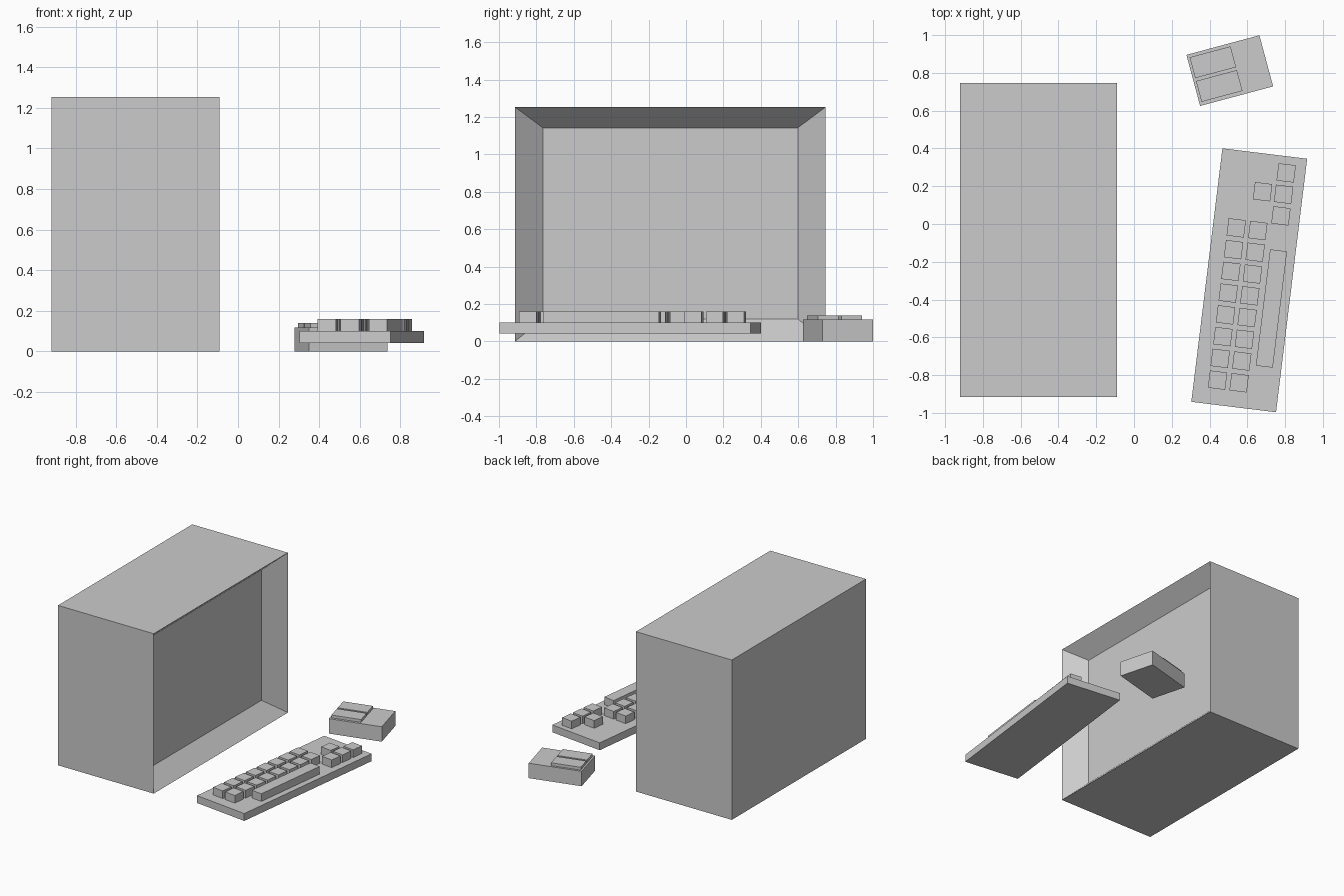
import bpy, bmesh
from math import radians
from mathutils import Matrix, Vector

if "Cube" in bpy.data.objects:
    bpy.data.objects.remove(bpy.data.objects["Cube"])


def make_object(name, bm, frame=Matrix()):
    bmesh.ops.recalc_face_normals(bm, faces=bm.faces)
    mesh = bpy.data.meshes.new(name)
    bm.to_mesh(mesh)
    bm.free()
    ob = bpy.data.objects.new(name, mesh)
    ob.matrix_world = frame
    bpy.context.collection.objects.link(ob)
    return ob


def blocks(name, centres, size, z0, z1, frame=Matrix()):
    """One object holding equal blocks at (u, v) centres in a local frame."""
    bm = bmesh.new()
    for u, v in centres:
        m = Matrix.Translation((u, v, (z0 + z1) / 2)) @ Matrix.Diagonal((*size, z1 - z0, 1))
        bmesh.ops.create_cube(bm, size=1, matrix=m)
    return make_object(name, bm, frame)


def placed(x, y, degrees):
    return Matrix.Translation((x, y, 0)) @ Matrix.Rotation(radians(degrees), 4, 'Z')


# Monitor: box whose +x face is inset to the screen and pushed back
X0, X1, Y0, Y1, H, DEPTH = -0.92, -0.09, -0.915, 0.747, 1.253, 0.125
bm = bmesh.new()
bmesh.ops.create_cube(bm, size=1, matrix=Matrix.Translation(
    ((X0 + X1) / 2, (Y0 + Y1) / 2, H / 2)) @ Matrix.Diagonal((X1 - X0, Y1 - Y0, H, 1)))
bm.normal_update()
front = max(bm.faces, key=lambda f: f.normal.x)
bmesh.ops.inset_individual(bm, faces=[front], thickness=0.1)
mid_y, mid_z = (Y0 + Y1) / 2, H / 2
for v in front.verts:
    v.co = Vector((X1 - DEPTH,
                   -0.765 if v.co.y < mid_y else 0.598,
                   0.12 if v.co.z < mid_z else 1.142))
make_object("monitor", bm)

# Keyboard: slab with two key columns, a long bar and an arrow cluster
board = placed(0.61, -0.298, -7)
blocks("keyboard_base", [(0, 0)], (0.452, 1.352), 0.042, 0.1, board)
columns = [(u, -0.545 + 0.116 * i) for u in (-0.102, 0.013) for i in range(8)]
blocks("letter_keys", columns, (0.092, 0.092), 0.095, 0.16, board)
blocks("space_bar", [(0.135, -0.134)], (0.09, 0.62), 0.095, 0.16, board)
arrows = [(0.125, 0.359), (0.125, 0.474), (0.125, 0.588), (0.013, 0.474)]
blocks("arrow_keys", arrows, (0.092, 0.092), 0.095, 0.16, board)

# Mouse: block with two raised buttons
pointer = placed(0.507, 0.812, 15)
blocks("mouse_body", [(0, 0)], (0.4, 0.28), 0, 0.117, pointer)
blocks("mouse_buttons", [(-0.075, -0.064), (-0.075, 0.066)], (0.224, 0.114), 0.11, 0.139, pointer)
